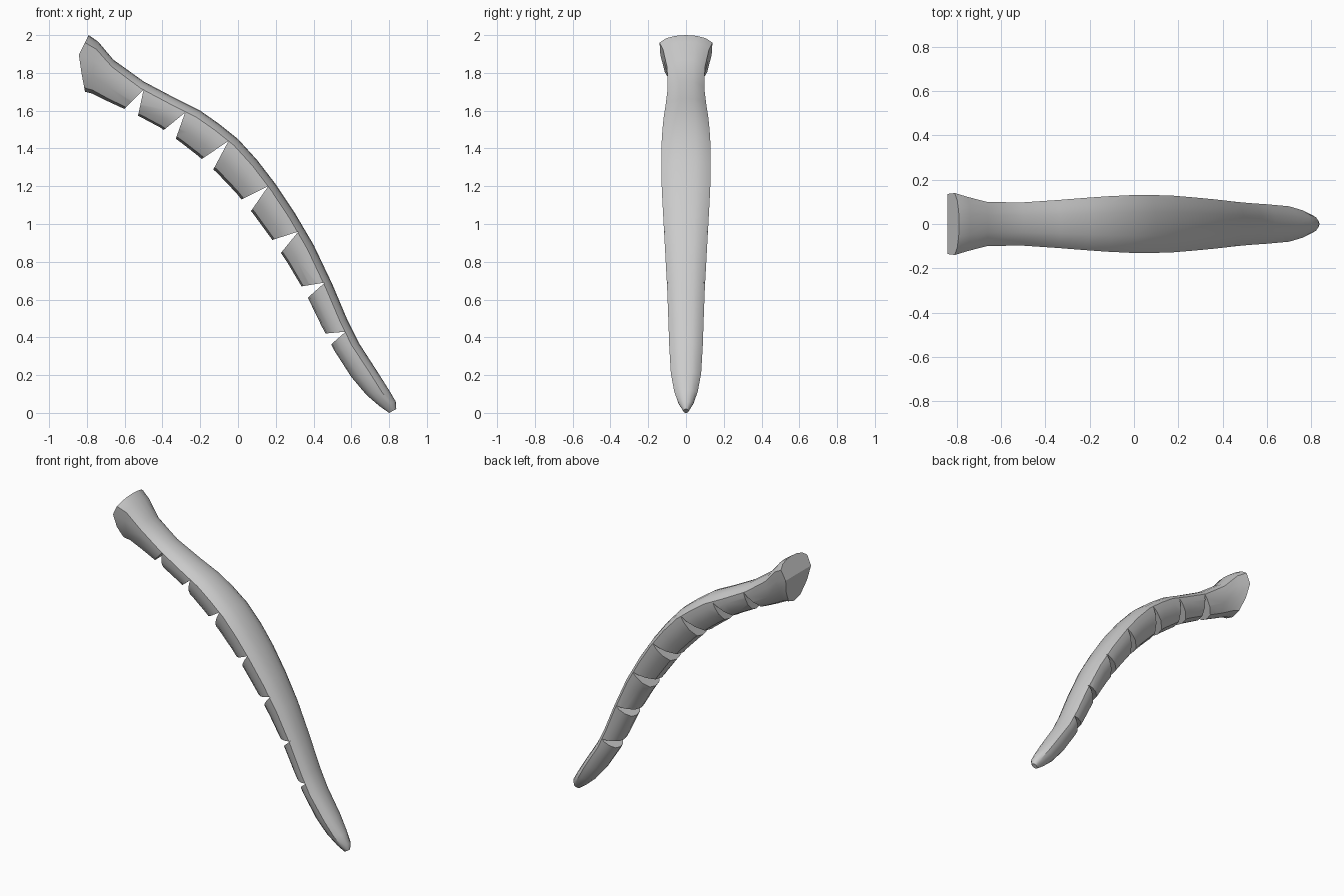
import bpy, bmesh
from mathutils import Vector

default_cube = bpy.data.objects.get("Cube")
if default_cube:
    bpy.data.objects.remove(default_cube, do_unlink=True)

grey = bpy.data.materials.new("plain grey")
grey.use_nodes = True
colour = (0.6, 0.6, 0.6, 1)
grey.diffuse_color = colour
grey.node_tree.nodes["Principled BSDF"].inputs["Base Color"].default_value = colour


def make_object(name, bm):
    bmesh.ops.recalc_face_normals(bm, faces=bm.faces[:])
    mesh = bpy.data.meshes.new(name)
    bm.to_mesh(mesh)
    bm.free()
    mesh.materials.append(grey)
    obj = bpy.data.objects.new(name, mesh)
    bpy.context.collection.objects.link(obj)
    return obj


# Stations along the strip: outer x, z, inner x, z, half width
STATIONS = [
    (-.79, 2, -.81, 1.7, .14), (-.74, 1.965, -.77, 1.69, .122),
    (-.66, 1.87, -.69, 1.65, .1), (-.5, 1.755, -.56, 1.59, .097),
    (-.33, 1.665, -.41, 1.51, .108), (-.2, 1.6, -.3, 1.43, .118),
    (-.1, 1.53, -.21, 1.36, .125), (0, 1.45, -.11, 1.27, .13),
    (.1, 1.34, -.01, 1.165, .131), (.2, 1.21, .08, 1.055, .128),
    (.3, 1.06, .175, .925, .12), (.4, .89, .265, .79, .111),
    (.5, .68, .36, .63, .1), (.58, .49, .44, .465, .093),
    (.64, .37, .51, .33, .089), (.74, .215, .6, .19, .08),
    (.8, .12, .68, .095, .062), (.835, .06, .75, .035, .04),
    (.838, .02, .8, 0, .015),
]
# Half section: (width share, depth share) above and below the side edge
CROWN = [(0, 0), (.4, .1), (.75, .42), (1, 1)]
BELLY = [(.97, .25), (.8, .6), (.45, .92), (0, 1)]


def section(station, bow):
    """Closed ring of points, running down one side and up the other."""
    ox, oz, ix, iz, width = station
    outer, inner = Vector((ox, 0, oz)), Vector((ix, 0, iz))
    depth = (inner - outer).length
    edge = min(.04 / depth, .35)
    half = [(w, d * edge) for w, d in CROWN]
    half += [(w, edge + d * (1 - edge)) for w, d in BELLY]
    ring = half + [(-w, d) for w, d in half[-2:0:-1]]
    points = []
    for w, d in ring:
        p = outer.lerp(inner, d)
        p.y = w * width
        p.x -= bow * min(d / .37, (1 - d) / .63)
        points.append(p)
    return points


# Strip body lofted through the stations
bm = bmesh.new()
rings = []
for i, station in enumerate(STATIONS):
    bow = .048 if i == 0 else .015 if i == 1 else 0
    rings.append([bm.verts.new(p) for p in section(station, bow)])
n = len(rings[0])
for a, b in zip(rings, rings[1:]):
    for k in range(n):
        m = (k + 1) % n
        bm.faces.new((a[k], a[m], b[m], b[k]))
# End caps in bands from side to side
for ring in (rings[0], rings[-1]):
    for k in range(n // 2):
        corners = [ring[k], ring[k + 1], ring[n - k - 1], ring[(n - k) % n]]
        bm.faces.new(list(dict.fromkeys(corners)))
body = make_object("notched_strip", bm)

# Wedge cutters: apex, then the two mouth points on the inner side
NOTCHES = [
    (-.5, 1.71, -.6, 1.61, -.53, 1.57), (-.28, 1.59, -.39, 1.5, -.33, 1.45),
    (-.05, 1.44, -.19, 1.345, -.13, 1.29), (.16, 1.2, .02, 1.13, .07, 1.07),
    (.32, .96, .18, .915, .23, .85), (.46, .69, .34, .67, .37, .61),
    (.57, .43, .46, .42, .49, .36),
]
bm = bmesh.new()
for ax, az, bx, bz, cx, cz in NOTCHES:
    apex = Vector((ax, 0, az))
    corners = [apex] + [apex.lerp(Vector((x, 0, z)), 1.25)
                        for x, z in ((bx, bz), (cx, cz))]
    sides = [[bm.verts.new(p + Vector((0, y, 0))) for p in corners]
             for y in (-.3, .3)]
    for side in sides:
        bm.faces.new(side)
    for k in range(3):
        m = (k + 1) % 3
        bm.faces.new((sides[0][k], sides[0][m], sides[1][m], sides[1][k]))
cutter = make_object("notch_cutter", bm)
cutter.hide_render = True

# Cut the notches and keep the result
cut = body.modifiers.new("notches", "BOOLEAN")
cut.operation = "DIFFERENCE"
cut.solver = "EXACT"
cut.object = cutter
graph = bpy.context.evaluated_depsgraph_get()
result = bpy.data.meshes.new_from_object(body.evaluated_get(graph))
body.modifiers.clear()
body.data = result
bpy.data.objects.remove(cutter, do_unlink=True)

# Smooth the long faces, keep the edges crisp
for obj in bpy.context.selected_objects:
    obj.select_set(False)
body.select_set(True)
bpy.context.view_layer.objects.active = body
bpy.ops.object.shade_smooth_by_angle(angle=.6)
